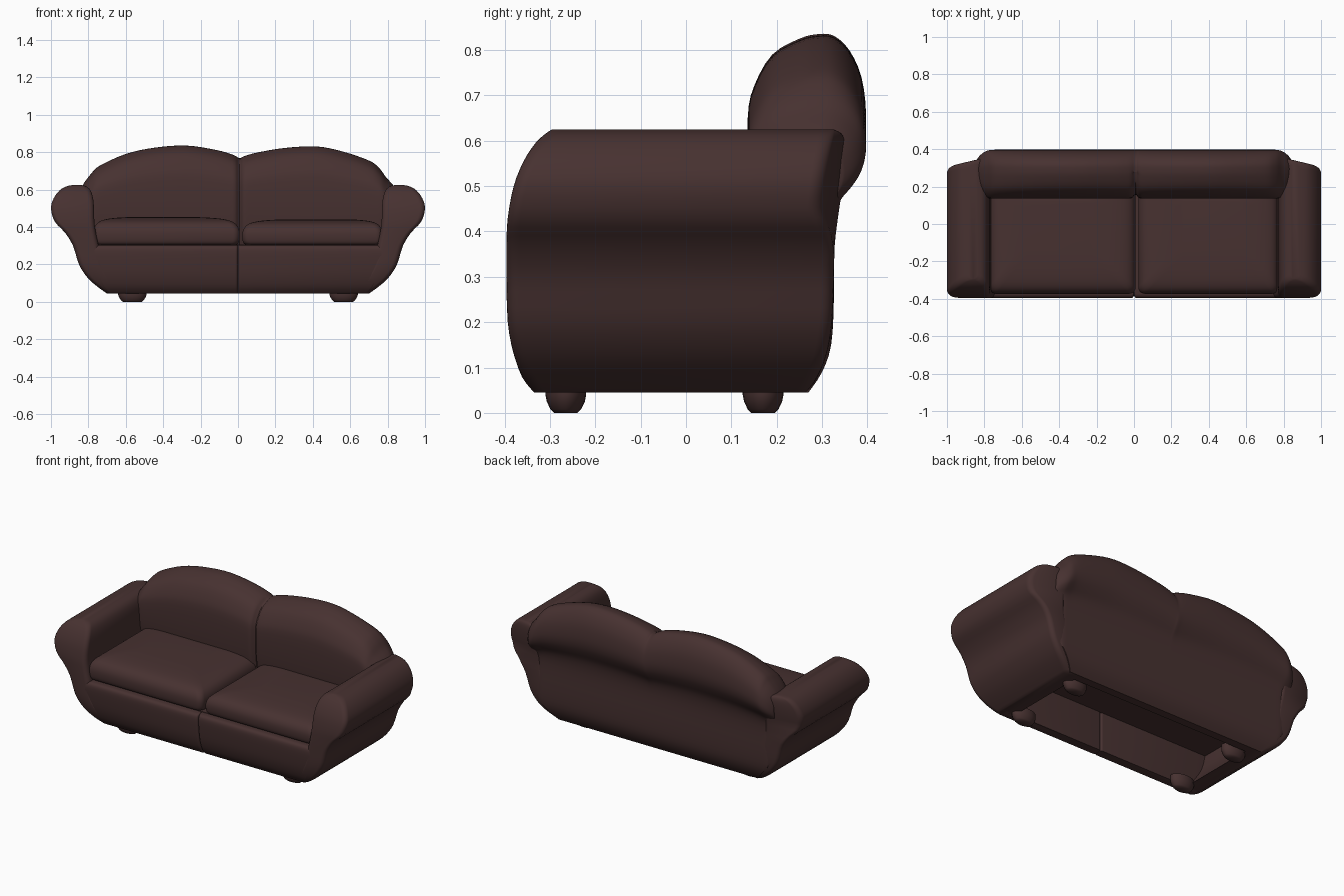
import bpy, bmesh, math

if "Cube" in bpy.data.objects:
    bpy.data.objects.remove(bpy.data.objects["Cube"])

leather = bpy.data.materials.new("dark brown leather")
leather.diffuse_color = (0.063, 0.031, 0.030, 1)
leather.use_nodes = True
leather.node_tree.nodes["Principled BSDF"].inputs["Base Color"].default_value = leather.diffuse_color


def spline(pts, n=4):
    """Smooth open curve through points of any dimension."""
    out = []
    for i in range(len(pts) - 1):
        a, b = pts[max(i - 1, 0)], pts[i]
        c, d = pts[i + 1], pts[min(i + 2, len(pts) - 1)]
        for k in range(n):
            t = k / n
            out.append(tuple(
                q + 0.5 * t * (r - p + t * (2 * p - 5 * q + 4 * r - s + t * (3 * (q - r) + s - p)))
                for p, q, r, s in zip(a, b, c, d)))
    out.append(tuple(pts[-1]))
    return out


def rounded_rect(x0, x1, y0, y1, z, r, n=5):
    r = min(r, abs(x1 - x0) / 2.1)
    ring = []
    for cx, cy, start in ((x1 - r, y1 - r, 0), (x0 + r, y1 - r, 90),
                          (x0 + r, y0 + r, 180), (x1 - r, y0 + r, 270)):
        for k in range(n + 1):
            a = math.radians(start + 90 * k / n)
            ring.append((cx + r * math.cos(a), cy + r * math.sin(a), z))
    return ring


def loft(name, rings, side=1):
    bm = bmesh.new()
    loops = [[bm.verts.new((x * side, y, z)) for x, y, z in ring] for ring in rings]
    m = len(loops[0])
    for a, b in zip(loops, loops[1:]):
        for i in range(m):
            j = (i + 1) % m
            bm.faces.new((a[i], a[j], b[j], b[i]))
    bm.faces.new(loops[0][::-1])
    bm.faces.new(loops[-1])
    bmesh.ops.recalc_face_normals(bm, faces=bm.faces)
    me = bpy.data.meshes.new(name)
    bm.to_mesh(me)
    bm.free()
    ob = bpy.data.objects.new(name, me)
    bpy.context.collection.objects.link(ob)
    me.materials.append(leather)
    bpy.ops.object.select_all(action='DESELECT')
    ob.select_set(True)
    bpy.context.view_layer.objects.active = ob
    bpy.ops.object.shade_smooth_by_angle(angle=math.radians(48))
    return ob


# Scroll arm levels: z, inner x, outer x, front y, back y
arm = spline([
    (.045, .61, .70, -.335, .265), (.08, .64, .75, -.36, .29),
    (.13, .68, .805, -.38, .31), (.20, .72, .85, -.393, .322),
    (.30, .745, .882, -.396, .326), (.37, .76, .925, -.396, .328),
    (.43, .768, .98, -.393, .335), (.50, .77, 1.0, -.38, .345),
    (.555, .775, .985, -.358, .35), (.595, .788, .955, -.332, .35),
    (.617, .81, .92, -.308, .345), (.625, .84, .88, -.295, .335)], 3)


def arm_ring(z, xi, xo, yf, yb):
    ring = rounded_rect(xi, xo, yf, yb, z, .028)
    skew = .25 * min(1, max(0, (z - .35) / .1))
    return [(x, y - skew * max(0, x - .82) if y > 0 else y, h) for x, y, h in ring]


# Front base panel levels: z, outer x, front y
base = spline([(.045, .69, -.335), (.08, .725, -.362), (.14, .755, -.382),
               (.21, .775, -.392), (.27, .78, -.396), (.295, .78, -.390),
               (.303, .78, -.375)], 3)

# Seat cushion levels: z, inset
cushion = spline([(.304, .025), (.312, .008), (.335, 0), (.375, 0), (.405, .012),
                  (.425, .035), (.438, .075), (.446, .14), (.45, .22)], 3)

for side, word in ((-1, "left"), (1, "right")):
    loft(word + "_arm", [arm_ring(*lv) for lv in arm], side)
    loft(word + "_base_panel",
         [rounded_rect(.001, x, y, -.28, z, .014) for z, x, y in base], side)
    lift = 1.02 if side < 0 else .94
    x0 = -.008 if side < 0 else .024
    loft(word + "_seat_cushion",
         [rounded_rect(x0 + i, .772 - i * .8, -.372 + i, .19 - i * .3,
                       .304 + (z - .304) * lift, .035) for z, i in cushion], side)
    # Feet
    for y, end in ((-.265, "front"), (.17, "back")):
        rings = []
        for z, rx, ry in ((0, .05, .026), (.008, .06, .034), (.025, .071, .042),
                          (.04, .076, .045), (.07, .076, .045)):
            rings.append([(.565 + rx * math.cos(a * math.pi / 10),
                           y + ry * math.sin(a * math.pi / 10), z) for a in range(20)])
        loft(f"{word}_{end}_foot", rings, side)

# Deck under the cushions
loft("seat_deck", [rounded_rect(-.75, .75, -.35, .2, z, .01) for z in (.285, .306)])

# Backrest section: y, z at full height
section = spline([
    (.27, .045), (.30, .09), (.32, .15), (.326, .25), (.326, .40), (.34, .49),
    (.37, .55), (.39, .60), (.397, .66), (.387, .74), (.36, .80), (.325, .832),
    (.29, .835), (.25, .825), (.19, .79), (.15, .72), (.136, .65), (.138, .5),
    (.15, .38), (.17, .29)], 3) + [(.22, .28), (.22, .045)]

# Backrest top line: x, z
top = spline([
    (-.84, .605), (-.82, .64), (-.785, .685), (-.74, .727), (-.60, .79), (-.45, .823),
    (-.28, .835), (-.12, .812), (-.03, .787), (.008, .768), (.03, .777), (.10, .797),
    (.25, .822), (.42, .83), (.56, .803), (.70, .755), (.755, .715), (.79, .668),
    (.82, .635), (.84, .61)], 4)

rings = []
for x, h in top:
    k = (h - .42) / (.835 - .42)
    e = min(1, max(0, (abs(x) - .755) / .085))
    fy = math.sqrt(1 - .65 * e * e)
    pinch = .022 * math.exp(-((x - .008) / .014) ** 2)
    ring = []
    for y, z in section:
        zz = z if z < .42 else .42 + (z - .42) * k
        limit = .68 + .9 * (z - .045)
        yy = .27 + (y - .27) * fy
        if y < .27 and z > .285:
            yy += pinch
        ring.append((max(-limit, min(limit, x)), yy, zz))
    rings.append(ring)
loft("backrest", rings)
